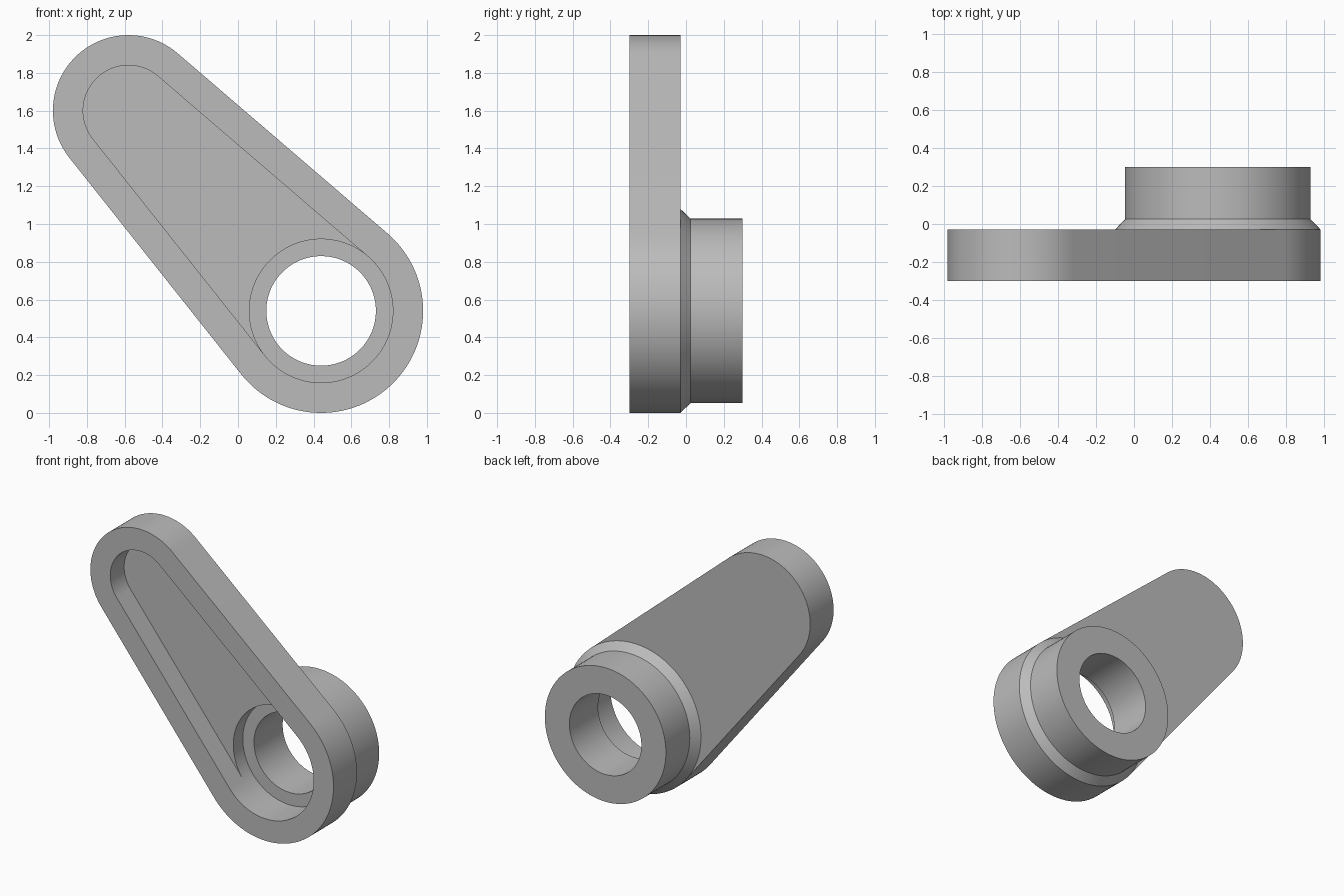
import bpy, bmesh, math

cube = bpy.data.objects.get("Cube")
if cube:
    bpy.data.objects.remove(cube, do_unlink=True)

# Main dimensions: hub end and narrow end of the arm
HUB, TIP = (0.44, 0.54), (-0.58, 1.60)
HUB_R, TIP_R, RIM = 0.54, 0.40, 0.16
BORE_R, BOSS_R = 0.29, 0.488
FRONT, FLOOR, BACK, CHAMFER, END = -0.30, -0.14, -0.03, 0.025, 0.30
FAR, NEAR, TIP_STEPS = 72, 48, 48

# Tangent directions shared by the outline and the pocket
dx, dz = TIP[0] - HUB[0], TIP[1] - HUB[1]
phi = math.atan2(dz, dx)
beta = math.acos((HUB_R - TIP_R) / math.hypot(dx, dz))

bm = bmesh.new()


def arc(centre, r, y, start, end, steps):
    angles = [start + (end - start) * i / steps for i in range(steps + 1)]
    return [bm.verts.new((centre[0] + r * math.cos(a), y, centre[1] + r * math.sin(a)))
            for a in angles]


def far_arc(r, y):
    return arc(HUB, r, y, phi + beta, phi + 2 * math.pi - beta, FAR)


def outline(inset, y):
    """Two round ends joined by tangent lines."""
    return far_arc(HUB_R - inset, y) + arc(TIP, TIP_R - inset, y, phi - beta, phi + beta, TIP_STEPS)


def circle(r, y):
    """Full circle around the hub, split at the tangent points."""
    near = arc(HUB, r, y, phi - beta, phi + beta, NEAR)
    for v in (near[0], near[-1]):
        bm.verts.remove(v)
    return far_arc(r, y) + near[1:-1]


def bridge(*loops):
    for a, b in zip(loops, loops[1:]):
        for i in range(len(a)):
            j = (i + 1) % len(a)
            bm.faces.new((a[i], a[j], b[j], b[i]))


def web(loop, ring):
    """Flat face between the narrow end and the near side of the hub circle."""
    bm.faces.new(loop[FAR:] + [loop[0]] + ring[:FAR:-1])


# Arm: outer wall, front rim and pocket wall
back_edge, floor_edge = outline(0, BACK), outline(RIM, FLOOR)
bridge(back_edge, outline(0, FRONT), outline(RIM, FRONT), floor_edge)

# Hub: counterbore, bore, boss and chamfered foot
hub = [circle(r, y) for r, y in (
    (HUB_R - RIM, FLOOR), (HUB_R - RIM, BACK), (BORE_R, BACK), (BORE_R, END),
    (BOSS_R, END), (BOSS_R, CHAMFER), (HUB_R, BACK))]
bridge(*hub)

# Pocket floor and back of the arm
web(floor_edge, hub[0])
web(back_edge, hub[-1])

bmesh.ops.remove_doubles(bm, verts=bm.verts[:], dist=0.0001)
bmesh.ops.recalc_face_normals(bm, faces=bm.faces[:])
mesh = bpy.data.meshes.new("crank_arm")
bm.to_mesh(mesh)
bm.free()

arm = bpy.data.objects.new("crank_arm", mesh)
bpy.context.collection.objects.link(arm)

# Plain grey metal
grey = bpy.data.materials.new("grey")
grey.use_nodes = True
colour = (0.5, 0.5, 0.5, 1)
grey.diffuse_color = colour
grey.node_tree.nodes["Principled BSDF"].inputs["Base Color"].default_value = colour
mesh.materials.append(grey)

# Smooth round walls, crisp edges
bpy.ops.object.select_all(action="DESELECT")
arm.select_set(True)
bpy.context.view_layer.objects.active = arm
bpy.ops.object.shade_smooth_by_angle(angle=math.radians(30))
